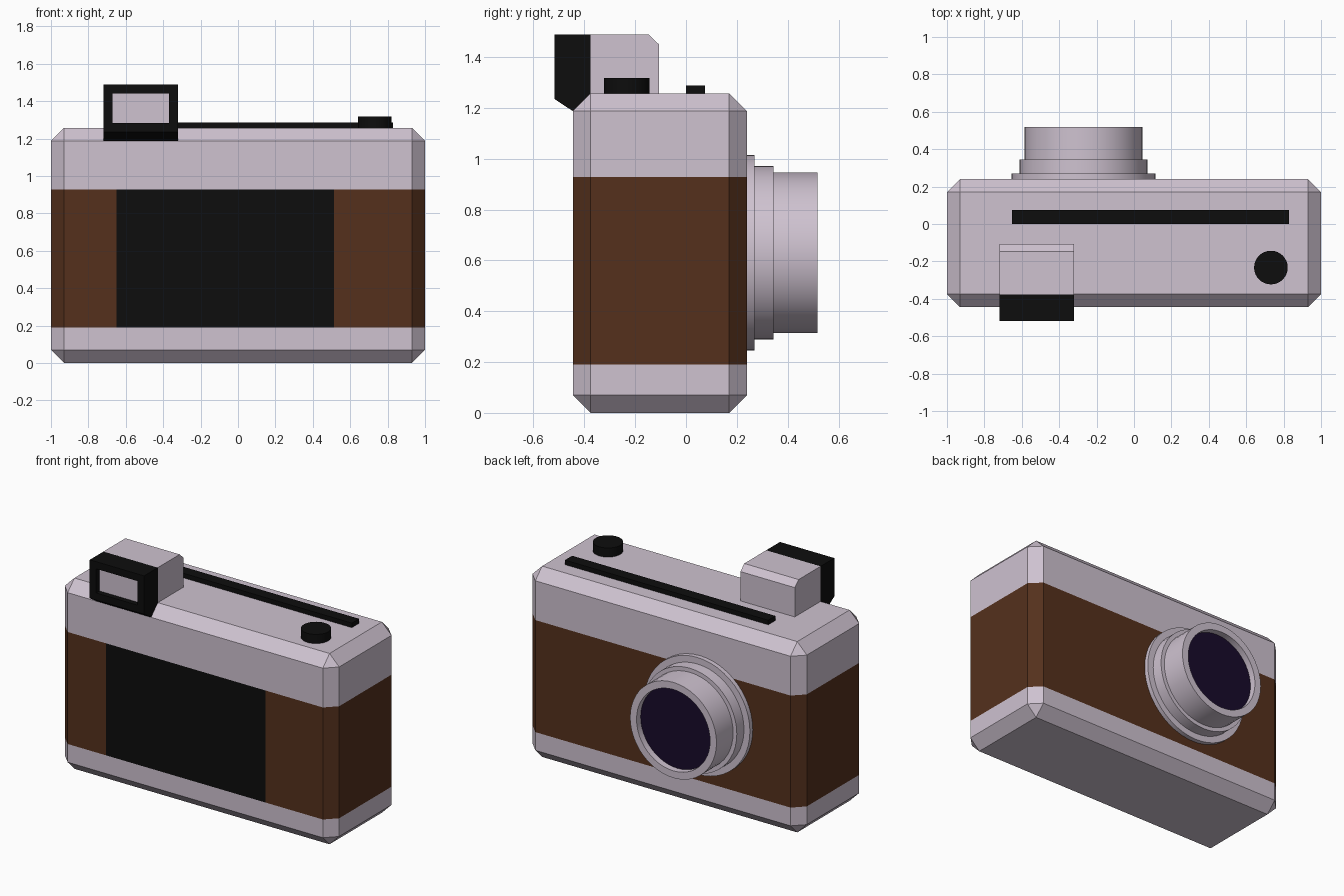
import bpy, bmesh, math
from mathutils import Matrix, Vector

if "Cube" in bpy.data.objects:
    bpy.data.objects.remove(bpy.data.objects["Cube"])


def material(name, rgb):
    m = bpy.data.materials.new(name)
    m.diffuse_color = (*rgb, 1)
    m.use_nodes = True
    m.node_tree.nodes["Principled BSDF"].inputs["Base Color"].default_value = m.diffuse_color
    return m


SILVER = material("silver", (0.62, 0.54, 0.63))
LEATHER = material("leather", (0.09, 0.03, 0.012))
BLACK = material("black", (0.004, 0.004, 0.004))
GLASS = material("glass", (0.009, 0.003, 0.023))


def finish(bm, name, *mats):
    me = bpy.data.meshes.new(name)
    bm.to_mesh(me)
    bm.free()
    ob = bpy.data.objects.new(name, me)
    bpy.context.collection.objects.link(ob)
    for m in mats:
        me.materials.append(m)
    return ob


def box(x0, x1, y0, y1, z0, z1):
    bm = bmesh.new()
    bmesh.ops.create_cube(bm, size=1)
    bmesh.ops.scale(bm, vec=(x1 - x0, y1 - y0, z1 - z0), verts=bm.verts)
    bmesh.ops.translate(bm, vec=((x0 + x1) / 2, (y0 + y1) / 2, (z0 + z1) / 2), verts=bm.verts)
    return bm


def side_profile(points, x0, x1):
    """Extrude a (y, z) outline from x0 to x1."""
    bm = bmesh.new()
    face = bm.faces.new([bm.verts.new((x0, y, z)) for y, z in points])
    ext = bmesh.ops.extrude_face_region(bm, geom=[face])["geom"]
    bmesh.ops.translate(bm, vec=(x1 - x0, 0, 0),
                        verts=[g for g in ext if isinstance(g, bmesh.types.BMVert)])
    bmesh.ops.recalc_face_normals(bm, faces=bm.faces)
    return bm


def smooth(ob):
    bpy.ops.object.select_all(action='DESELECT')
    ob.select_set(True)
    bpy.context.view_layer.objects.active = ob
    bpy.ops.object.shade_smooth_by_angle(angle=math.radians(30))


# Chamfered body, cut into silver bands, leather wrap and black film door
bm = box(-1, 1, -0.445, 0.24, 0, 1.257)
bmesh.ops.bevel(bm, geom=bm.edges[:], offset=0.07, segments=1, affect='EDGES')
for co, no in (((0, 0, 0.19), (0, 0, 1)), ((0, 0, 0.928), (0, 0, 1)),
               ((-0.65, 0, 0), (1, 0, 0)), ((0.513, 0, 0), (1, 0, 0))):
    bmesh.ops.bisect_plane(bm, geom=bm.verts[:] + bm.edges[:] + bm.faces[:],
                           plane_co=co, plane_no=no)
for f in bm.faces:
    c = f.calc_center_median()
    if 0.19 < c.z < 0.928 and abs(f.normal.z) < 0.1:
        f.material_index = 2 if c.y < -0.44 and -0.65 < c.x < 0.513 else 1
finish(bm, "camera_body", SILVER, LEATHER, BLACK)

# Viewfinder housing
finish(side_profile([(-0.376, 1.2), (-0.376, 1.488), (-0.147, 1.488), (-0.107, 1.45), (-0.107, 1.2)],
                    -0.718, -0.322), "viewfinder_housing", SILVER)

# Viewfinder eyepiece with recessed window
bm = side_profile([(-0.518, 1.488), (-0.518, 1.235), (-0.445, 1.187), (-0.375, 1.257), (-0.375, 1.488)],
                  -0.718, -0.322)
front = min(bm.faces, key=lambda f: f.calc_center_median().y)
bmesh.ops.inset_region(bm, faces=[front], thickness=0.047, use_even_offset=True)
ext = bmesh.ops.extrude_face_region(bm, geom=[front])["geom"]
bmesh.ops.translate(bm, vec=(0, 0.035, 0), verts=[g for g in ext if isinstance(g, bmesh.types.BMVert)])
if front.is_valid:
    bmesh.ops.delete(bm, geom=[front], context='FACES_ONLY')
for g in ext:
    if isinstance(g, bmesh.types.BMFace):
        g.material_index = 1
bmesh.ops.recalc_face_normals(bm, faces=bm.faces)
finish(bm, "viewfinder_eyepiece", BLACK, SILVER)

# Top rail
finish(box(-0.652, 0.83, 0.0, 0.075, 1.25, 1.287), "top_rail", BLACK)

# Shutter button
bm = bmesh.new()
bmesh.ops.create_cone(bm, cap_ends=True, segments=32, radius1=0.09, radius2=0.09, depth=0.067,
                      matrix=Matrix.Translation((0.732, -0.233, 1.2835)))
smooth(finish(bm, "shutter_button", BLACK))

# Stepped lens barrel, lathed about the y axis, with recessed glass
profile = [(0.385, 0.235), (0.385, 0.27), (0.342, 0.27), (0.342, 0.345), (0.315, 0.345),
           (0.315, 0.518), (0.268, 0.518), (0.268, 0.475)]
N = 48
bm = bmesh.new()
rings = [[bm.verts.new((-0.27 + r * math.cos(2 * math.pi * i / N), y,
                        0.63 + r * math.sin(2 * math.pi * i / N))) for i in range(N)]
         for r, y in profile]
for a, b in zip(rings, rings[1:]):
    for i in range(N):
        j = (i + 1) % N
        bm.faces.new((a[i], a[j], b[j], b[i]))
bm.faces.new(rings[0])
bm.faces.new(rings[-1]).material_index = 1
bmesh.ops.recalc_face_normals(bm, faces=bm.faces)
smooth(finish(bm, "lens", SILVER, GLASS))
